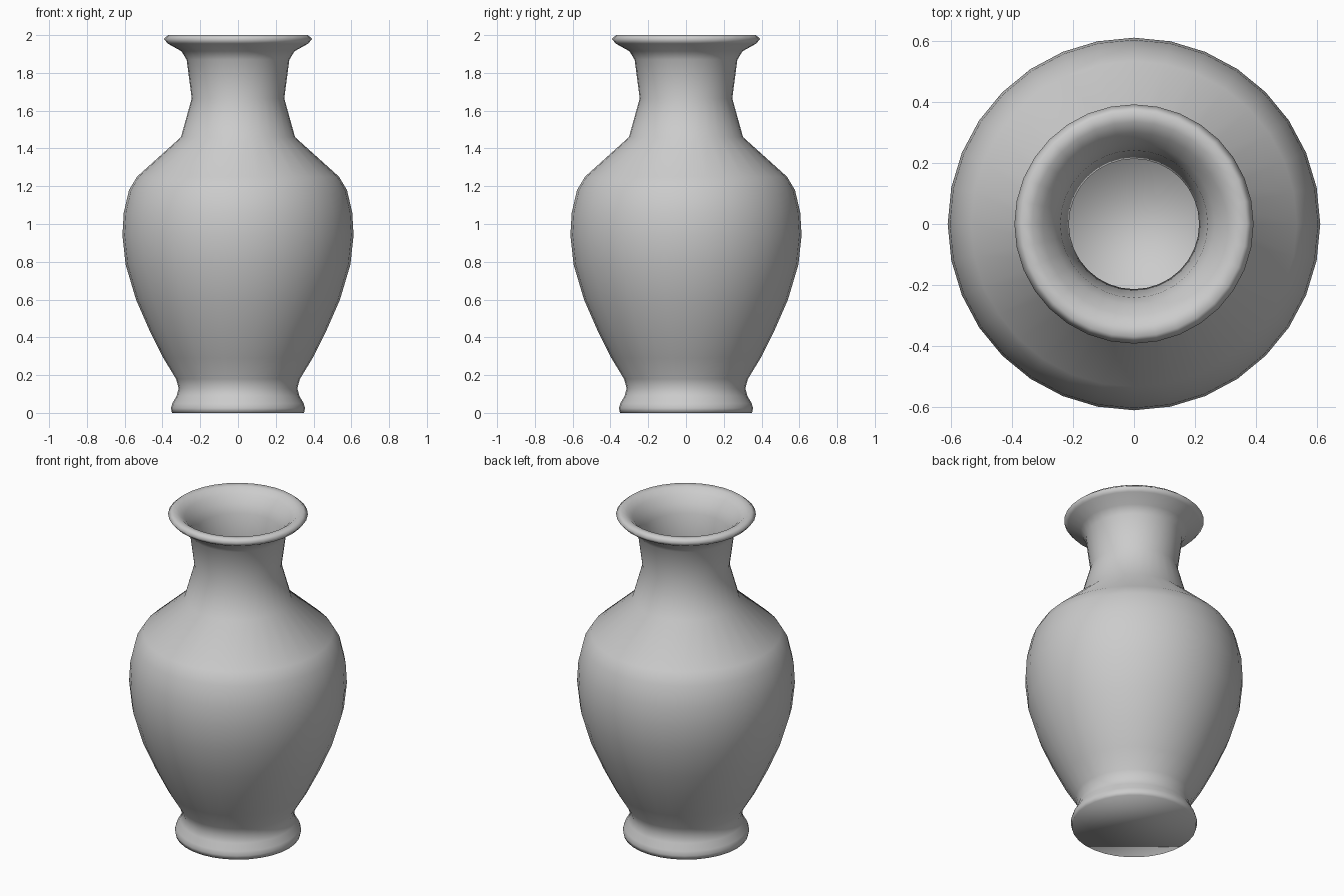
import bpy, bmesh
from math import sin, cos, pi

SIDES = 32

# Outer wall from foot to lip, as (radius, height)
outer = [(0.35, 0.0), (0.355, 0.025), (0.348, 0.05), (0.325, 0.09), (0.314, 0.13),
         (0.328, 0.18), (0.395, 0.29), (0.47, 0.44), (0.54, 0.60), (0.595, 0.785),
         (0.612, 0.94), (0.605, 1.06), (0.577, 1.18), (0.535, 1.25), (0.302, 1.46),
         (0.245, 1.665), (0.272, 1.87), (0.30, 1.915), (0.372, 1.955), (0.393, 1.98)]
# Lip, then the inside wall down to the floor
inner = [(0.37, 2.0), (0.335, 1.995), (0.30, 1.965), (0.265, 1.92), (0.242, 1.87),
         (0.214, 1.665), (0.272, 1.445), (0.515, 1.225), (0.55, 1.17), (0.575, 1.06),
         (0.582, 0.94), (0.565, 0.785), (0.51, 0.60), (0.44, 0.44), (0.36, 0.28),
         (0.295, 0.17), (0.28, 0.13), (0.27, 0.05)]


def lathe(name, profile, sides):
    bm = bmesh.new()
    rings = [[bm.verts.new((r * cos(2 * pi * i / sides), r * sin(2 * pi * i / sides), z))
              for i in range(sides)] for r, z in profile]
    for a, b in zip(rings, rings[1:]):
        for i in range(sides):
            j = (i + 1) % sides
            bm.faces.new((a[i], a[j], b[j], b[i]))
    # Closed underside and inside floor
    bm.faces.new(rings[0][::-1])
    bm.faces.new(rings[-1])
    bmesh.ops.recalc_face_normals(bm, faces=bm.faces)
    for f in bm.faces:
        f.smooth = True
    mesh = bpy.data.meshes.new(name)
    bm.to_mesh(mesh)
    bm.free()
    obj = bpy.data.objects.new(name, mesh)
    bpy.context.collection.objects.link(obj)
    return obj


lathe("vase", outer + inner, SIDES)
